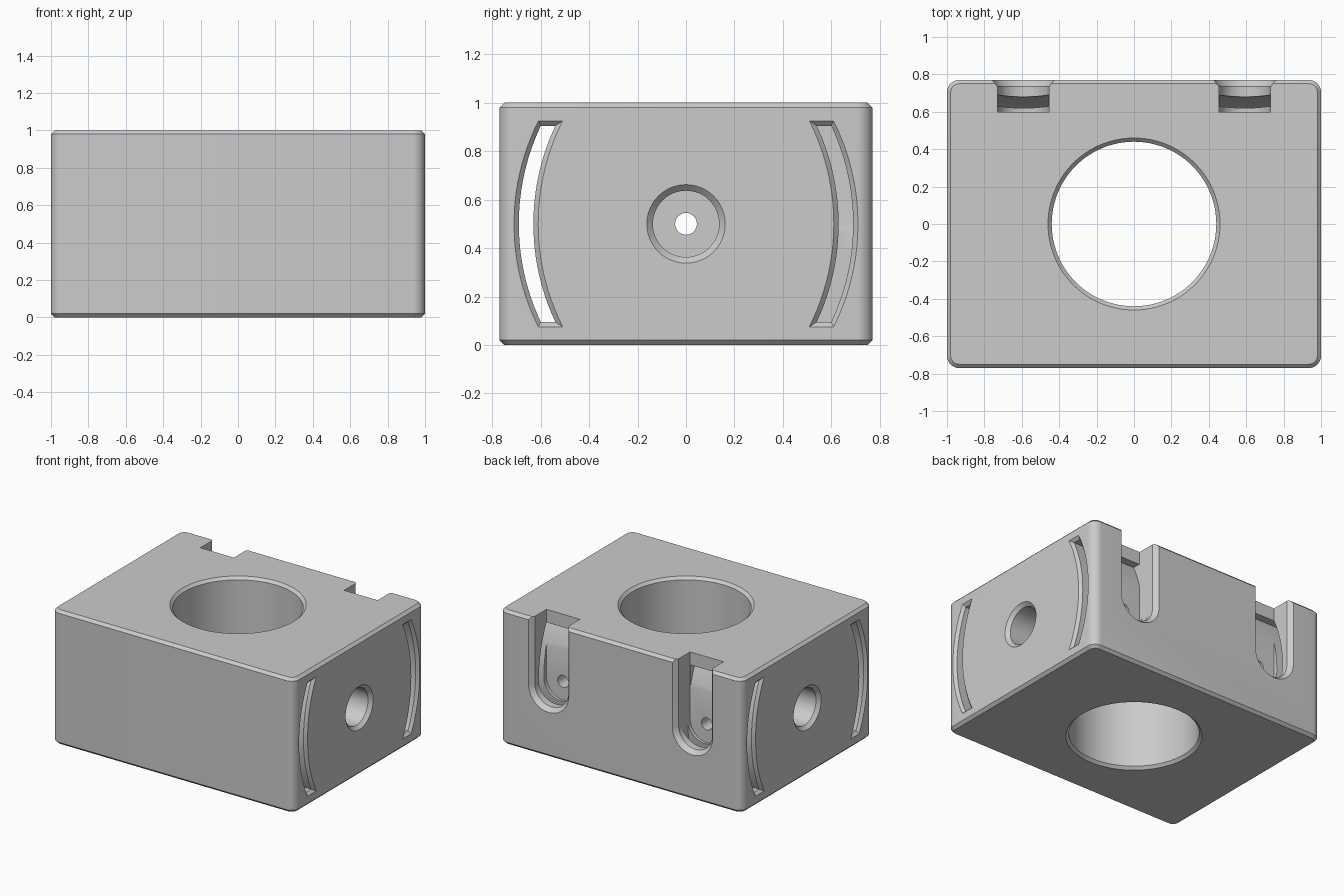
import bpy, bmesh
from math import sin, cos, pi, sqrt, radians

cube = bpy.data.objects.get("Cube")
if cube:
    bpy.data.objects.remove(cube, do_unlink=True)

grey = bpy.data.materials.new("plain grey")
grey.use_nodes = True
grey.diffuse_color = (0.6, 0.6, 0.6, 1)
grey.node_tree.nodes["Principled BSDF"].inputs["Base Color"].default_value = (0.6, 0.6, 0.6, 1)


def loft(name, rings):
    """Closed solid through rings that have equal point counts."""
    bm = bmesh.new()
    loops = [[bm.verts.new(p) for p in ring] for ring in rings]
    n = len(loops[0])
    for a, b in zip(loops, loops[1:]):
        for i in range(n):
            j = (i + 1) % n
            bm.faces.new((a[i], a[j], b[j], b[i]))
    bm.faces.new(loops[0])
    bm.faces.new(loops[-1])
    bmesh.ops.recalc_face_normals(bm, faces=bm.faces)
    mesh = bpy.data.meshes.new(name)
    bm.to_mesh(mesh)
    bm.free()
    mesh.materials.append(grey)
    obj = bpy.data.objects.new(name, mesh)
    bpy.context.collection.objects.link(obj)
    return obj


def block_ring(z, inset):
    """Rounded rectangle outline."""
    r, pts = 0.065, []
    corners = ((1, 1), (-1, 1), (-1, -1), (1, -1))
    for q, (sx, sy) in enumerate(corners):
        for k in range(9):
            a = (q + k / 8) * pi / 2
            pts.append((sx * (1 - r) + (r - inset) * cos(a),
                        sy * (0.77 - r) + (r - inset) * sin(a), z))
    return pts


def bore(name, axis, centre, stations, n=48):
    """Round cutter along an axis; stations are (position, radius)."""
    rings = []
    for t, r in stations:
        ring = []
        for k in range(n):
            u, v = r * cos(2 * pi * k / n), r * sin(2 * pi * k / n)
            off = {"x": (t, u, v), "y": (u, t, v), "z": (u, v, t)}[axis]
            ring.append([c + o for c, o in zip(centre, off)])
        rings.append(ring)
    return loft(name, rings)


def slot_ring(x, side, grow):
    """Curved slot outline, bulging outwards at mid height."""
    half, radius, n = 0.405 + grow, 0.95, 24
    zs = [half * (2 * k / n - 1) for k in range(n + 1)]

    def wall(mid, z):
        return (x, side * (mid - radius + sqrt(radius ** 2 - z * z)), 0.5 + z)
    return ([wall(0.69 + grow, z) for z in zs]
            + [wall(0.63 - grow, z) for z in reversed(zs)])


def notch_ring(y, cx, grow):
    """Upright U outline, open through the top."""
    r = 0.138 + grow
    arch = [(cx + r * cos(a), y, 0.5 + r * sin(a))
            for a in (pi + pi * k / 20 for k in range(21))]
    return arch + [(cx + r, y, 1.1), (cx - r, y, 1.1)]


# Block with rounded corners and chamfered rims
block = loft("block", [block_ring(z, i) for z, i in
                       ((0, 0.02), (0.02, 0), (0.98, 0), (1, 0.02))])

# Main bore with chamfered mouths
cutters = [bore("main_bore_cutter", "z", (0, 0, 0),
                ((-0.03, 0.49), (0.02, 0.44), (0.98, 0.44), (1.03, 0.49)), 96)]

# Front slot runs the whole width
cutters.append(loft("front_slot_cutter", [slot_ring(x, -1, g) for x, g in
               ((-1.03, 0.05), (-0.98, 0), (0.98, 0), (1.03, 0.05))]))

# Cross hole joining both counterbores
cutters.append(bore("cross_hole_cutter", "x", (0, 0, 0.5),
                    ((-0.8, 0.045), (0.8, 0.045)), 32))

for s, word in ((1, "left"), (-1, "right")):
    # Side counterbore
    cutters.append(bore(word + "_counterbore_cutter", "x", (0, 0, 0.5),
                        ((s * 0.53, 0.137), (s * 0.975, 0.137), (s * 1.03, 0.192))))
    # Rear slot stops at the notch
    cutters.append(loft(word + "_rear_slot_cutter", [slot_ring(s * x, 1, g) for x, g in
                   ((0.456, 0), (0.98, 0), (1.03, 0.05))]))
    # Rear notch with flared mouth
    cutters.append(loft(word + "_notch_cutter", [notch_ring(y, s * 0.592, g) for y, g in
                   ((0.6, 0), (0.735, 0), (0.805, 0.056))]))
    # Small hole from the notch into the counterbore
    cutters.append(bore(word + "_pin_hole_cutter", "y", (s * 0.592, 0, 0.5),
                        ((0.03, 0.045), (0.66, 0.045)), 32))

# Cut everything from the block
bpy.ops.object.select_all(action="DESELECT")
bpy.context.view_layer.objects.active = block
block.select_set(True)
for cutter in cutters:
    cutter.hide_render = True
    mod = block.modifiers.new(cutter.name, "BOOLEAN")
    mod.operation = "DIFFERENCE"
    mod.solver = "EXACT"
    mod.object = cutter
    bpy.ops.object.modifier_apply(modifier=mod.name)
    bpy.data.objects.remove(cutter, do_unlink=True)

bpy.ops.object.shade_smooth_by_angle(angle=radians(25))
